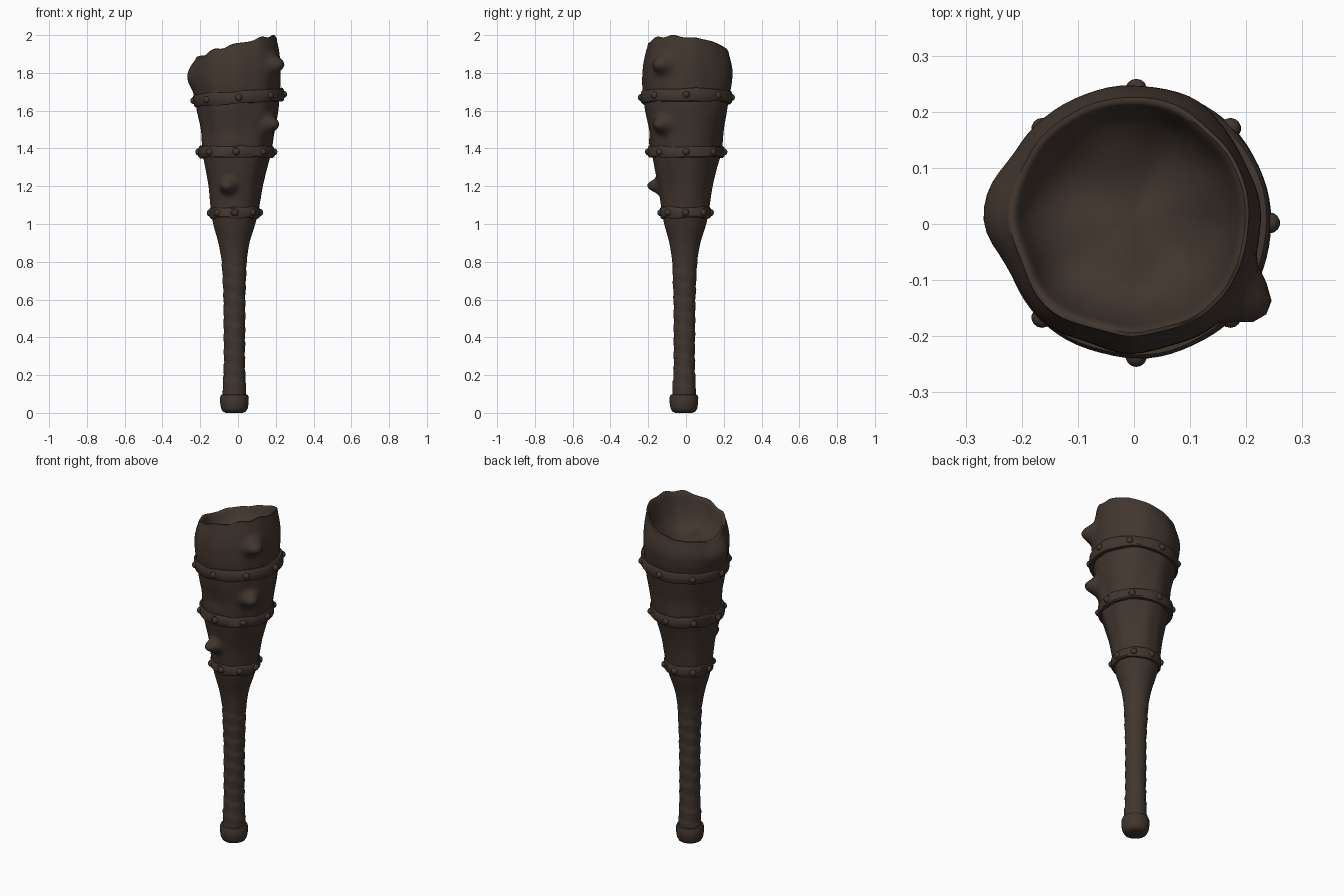
import bpy, bmesh, math
from mathutils import Vector, Matrix, noise

cube = bpy.data.objects.get("Cube")
if cube:
    bpy.data.objects.remove(cube, do_unlink=True)

wood = bpy.data.materials.new("dark_brown")
wood.use_nodes = True
COLOUR = (0.053, 0.037, 0.028, 1)
wood.diffuse_color = COLOUR
shader = wood.node_tree.nodes["Principled BSDF"]
shader.inputs["Base Color"].default_value = COLOUR
shader.inputs["Roughness"].default_value = 0.8
SEG = 72


def finish(name, bm, angle=50):
    bmesh.ops.recalc_face_normals(bm, faces=bm.faces)
    mesh = bpy.data.meshes.new(name)
    bm.to_mesh(mesh)
    bm.free()
    mesh.materials.append(wood)
    ob = bpy.data.objects.new(name, mesh)
    bpy.context.collection.objects.link(ob)
    bpy.ops.object.select_all(action="DESELECT")
    ob.select_set(True)
    bpy.context.view_layer.objects.active = ob
    bpy.ops.object.shade_smooth_by_angle(angle=math.radians(angle))
    return ob


def skin(bm, rows, closed=False):
    """Bridge rings of points into quads, capping the ends unless closed."""
    rings = [[bm.verts.new(p) for p in row] for row in rows]
    pairs = list(zip(rings, rings[1:])) + ([(rings[-1], rings[0])] if closed else [])
    for a, b in pairs:
        for i in range(len(a)):
            j = (i + 1) % len(a)
            bm.faces.new((a[i], a[j], b[j], b[i]))
    if not closed:
        bm.faces.new(rings[0][::-1])
        bm.faces.new(rings[-1])


def circle(cx, cy, z, r, n=SEG):
    return [Vector((cx + r * math.cos(a), cy + r * math.sin(a), z))
            for a in (math.tau * i / n for i in range(n))]


# Trunk outline: height, centre x, centre y, radius
TRUNK = [(0.06, -.019, -.01, .064), (0.15, -.019, -.01, .06), (0.25, -.019, -.009, .055),
         (0.6, -.019, -.008, .057), (0.8, -.02, -.007, .065), (0.9, -.022, -.006, .081),
         (1.0, -.02, -.004, .112), (1.06, -.018, -.003, .124), (1.2, -.013, -.003, .143),
         (1.3, -.01, -.004, .167), (1.38, -.008, 0, .188), (1.5, 0, 0, .197),
         (1.6, 0, 0, .216), (1.75, -.004, .004, .234), (1.85, -.005, .008, .236),
         (1.93, -.004, .008, .226), (2.0, -.004, .01, .21)]

# Knots on the trunk: angle, height, bulge, spread
KNOTS = [(-105, 1.2, .065, .036), (-37, 1.525, .065, .042), (-34, 1.845, .062, .045),
         (175, 1.79, .026, .075), (-100, 1.42, .01, .05)]


def outline(z):
    z = min(max(z, TRUNK[0][0]), TRUNK[-1][0])
    for a, b in zip(TRUNK, TRUNK[1:]):
        if z <= b[0]:
            t = (z - a[0]) / (b[0] - a[0])
            return Vector([a[k] + t * (b[k] - a[k]) for k in (1, 2, 3)])


def smooth_outline(z):
    return (outline(z - .025) + outline(z) + outline(z + .025)) / 3


def rim(a):
    """Height of the broken, slanting top edge."""
    jag = noise.noise(Vector((2.5 * math.cos(a), 2.5 * math.sin(a), 4)))
    return 1.93 + .064 * math.cos(a + math.radians(22)) + .018 * jag


def trunk_point(level, a):
    cx, cy, r = smooth_outline(level)
    z = level
    if level > 1.7:
        z = 1.7 + (level - 1.7) / .3 * (rim(a) - 1.7)
    d = Vector((math.cos(a), math.sin(a), 0))
    if .1 < z < .8:     # spiral grip wrapping
        r += .005 * ((z / .075 + a / math.tau) % 1) - .002
    elif z > 1.0:       # gnarled bark
        grain = Vector((d.x * 2.2, d.y * 2.2, z * 2.5))
        r += .012 * min(1, (z - 1) * 3) * noise.noise(grain)
    for angle, kz, bulge, spread in KNOTS:
        off = (a - math.radians(angle) + math.pi) % math.tau - math.pi
        dist = (off * r) ** 2 + (z - kz) ** 2
        r += bulge * math.exp(-(dist / spread ** 2) ** 1.3)
    return Vector((cx, cy, z)) + d * r


angles = [math.tau * i / SEG for i in range(SEG)]
rows = [[trunk_point(.06 + 1.94 * k / 150, a) for a in angles] for k in range(151)]

# Hollow in the top: radius scale, depth share
FLOOR = Vector((-.005, .01, 1.78))
edge = rows[-1]
for scale, depth in [(.97, -.01), (.94, .03), (.91, .16), (.86, .4), (.77, .65),
                     (.62, .85), (.42, .96), (.2, .99), (.04, 1)]:
    ring = []
    for p in edge:
        q = FLOOR + (p - FLOOR) * scale
        q.z = p.z + (FLOOR.z - p.z) * depth
        q.z += .03 * depth * noise.noise(Vector((q.x * 9, q.y * 9, 2)))
        ring.append(q)
    rows.append(ring)
bm = bmesh.new()
skin(bm, rows)
finish("club_trunk", bm, 60)

# Pommel at the foot
POMMEL = [(.045, 0), (.062, .008), (.071, .025), (.075, .05), (.076, .082),
          (.071, .095), (.056, .1)]
bm = bmesh.new()
skin(bm, [circle(-.019, -.011, z, r, 40) for r, z in POMMEL])
finish("pommel", bm)


def band(name, centre, radius, half, tilt):
    """Metal hoop with eight round studs."""
    place = Matrix.Translation(centre) @ Matrix.Rotation(tilt, 4, "Y")
    section = [(-.025, -half), (-.003, -half), (.003, -half * .75),
               (.003, half * .75), (-.003, half), (-.025, half)]
    bm = bmesh.new()
    hoop = []
    for dr, z in section:
        ring = circle(0, 0, z, radius + dr)
        for p in ring:
            wave = noise.noise(p.normalized() * 2 + Vector(centre))
            p.z += .008 * wave
            p.xy *= 1 + .015 * wave
        hoop.append([place @ p for p in ring])
    skin(bm, hoop, closed=True)
    finish(name, bm, 40)

    bm = bmesh.new()
    for k in range(8):
        a = k * math.tau / 8
        spot = Matrix.Translation((radius * math.cos(a), radius * math.sin(a), 0))
        bmesh.ops.create_uvsphere(bm, u_segments=14, v_segments=9, radius=.019,
                                  matrix=place @ spot)
    finish(name + "_studs", bm)


band("lower_band", (-.016, -.002, 1.06), .131, .03, -.01)
band("middle_band", (-.009, .001, 1.382), .199, .03, 0)
band("upper_band", (.004, .002, 1.67), .238, .032, -.07)
